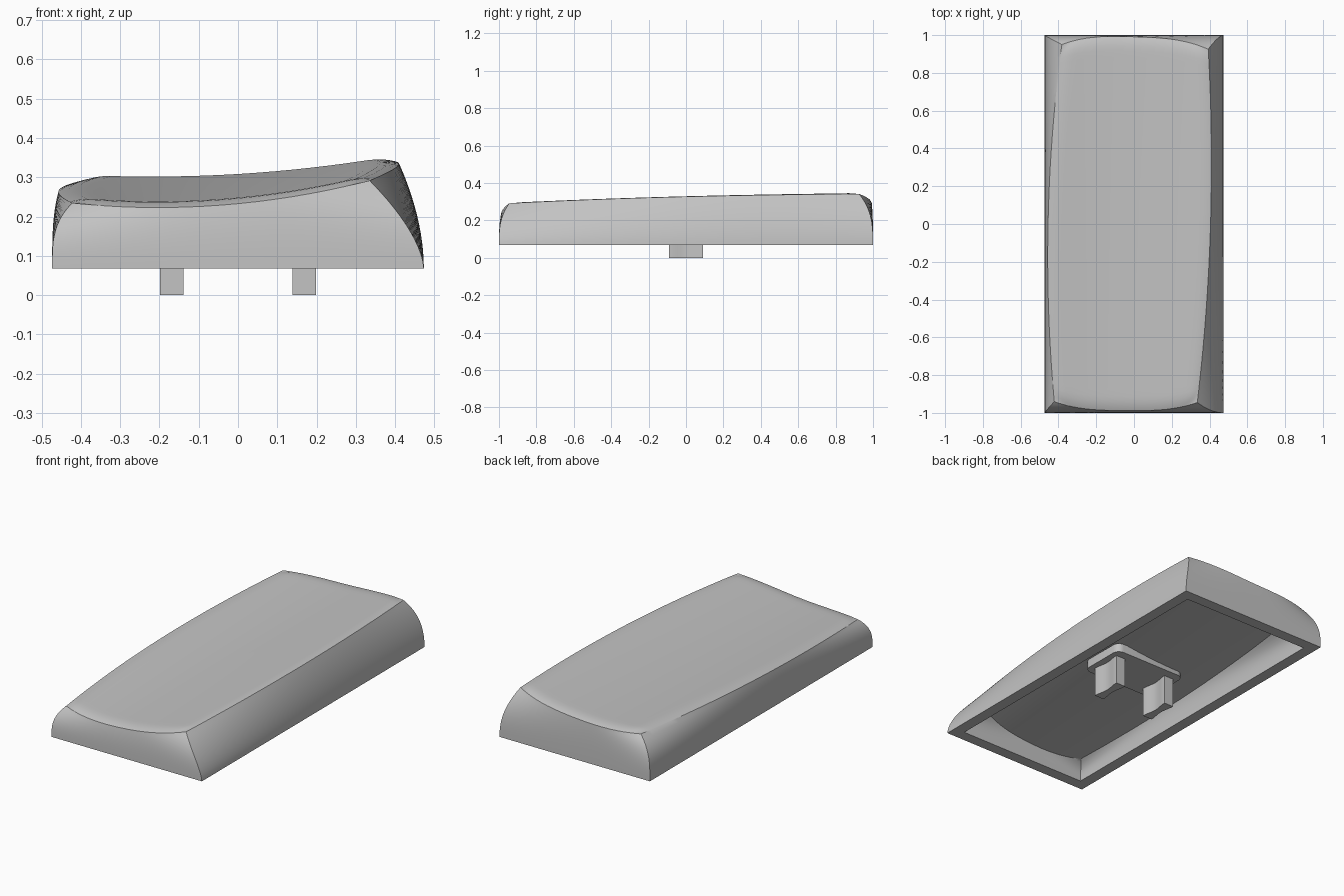
import bpy, bmesh, math

cube = bpy.data.objects.get("Cube")
if cube:
    bpy.data.objects.remove(cube, do_unlink=True)

mat = bpy.data.materials.new("light grey plastic")
mat.use_nodes = True
grey = (0.55, 0.55, 0.55, 1)
mat.diffuse_color = grey
mat.node_tree.nodes["Principled BSDF"].inputs["Base Color"].default_value = grey

NX, NY, RINGS = 26, 40, 12
HALF_X, HALF_Y, BASE = 0.473, 1.0, 0.068


def lerp(a, b, t):
    return a + (b - a) * t


def bow(a, mid, b, t, power=2):
    """Edge line from a to b that bulges through mid."""
    bulge = mid - (a + b) / 2
    return lerp(a, b, t) + bulge * (1 - abs(2 * t - 1) ** power)


def dish(x, y):
    """Height of the scooped top, rising to the back and to the left."""
    t = (y + 0.95) / 1.9
    return lerp(0.237, 0.303, t) + lerp(0.227, 0.144, t) * (x + 0.21) ** 2


def top_point(u, v, scale_x, scale_y, drop, roll):
    x = lerp(bow(-0.422, -0.455, -0.382, v), bow(0.335, 0.405, 0.393, v), u)
    y = lerp(bow(-0.94, -0.988, -0.945, u, 3), bow(0.95, 0.991, 0.925, u, 3), v)
    x, y = x * scale_x, y * scale_y
    soft = sum(max(0, 1 - d / 0.07) ** 2
               for d in (u * 0.85, (1 - u) * 0.85, v * 2, (1 - v) * 2))
    return x, y, dish(x, y) - drop - roll * min(1, soft)


def add_skin(bm, scale_x, scale_y, drop, roll):
    """Top sheet plus bulging walls; returns the ring of base vertices."""
    us = [(1 - math.cos(math.pi * i / NX)) / 2 for i in range(NX + 1)]
    vs = [(1 - math.cos(math.pi * j / NY)) / 2 for j in range(NY + 1)]
    sheet = [[bm.verts.new(top_point(u, v, scale_x, scale_y, drop, roll)) for u in us] for v in vs]
    for j in range(NY):
        for i in range(NX):
            bm.faces.new((sheet[j][i], sheet[j][i + 1], sheet[j + 1][i + 1], sheet[j + 1][i]))
    border = ([(i, 0) for i in range(NX)] + [(NX, j) for j in range(NY)]
              + [(i, NY) for i in range(NX, 0, -1)] + [(0, j) for j in range(NY, 0, -1)])
    ring = [sheet[j][i] for i, j in border]
    tops = [v.co.copy() for v in ring]
    for r in range(1, RINGS + 1):
        h = 1 - r / RINGS
        lower = []
        for (i, j), top in zip(border, tops):
            u, v = us[i], vs[j]
            px = lerp(3.3, lerp(1.6, 2.0, v), u)
            lower.append(bm.verts.new((
                lerp(lerp(-HALF_X, HALF_X, u) * scale_x, top.x, h ** px),
                lerp(lerp(-HALF_Y, HALF_Y, v) * scale_y, top.y, h ** 3),
                lerp(BASE, top.z, h))))
        bridge(bm, ring, lower)
        ring = lower
    return ring


def bridge(bm, a, b):
    for k in range(len(a)):
        n = (k + 1) % len(a)
        bm.faces.new((a[k], b[k], b[n], a[n]))


def finish(bm, name):
    bmesh.ops.recalc_face_normals(bm, faces=bm.faces)
    mesh = bpy.data.meshes.new(name)
    bm.to_mesh(mesh)
    bm.free()
    mesh.materials.append(mat)
    obj = bpy.data.objects.new(name, mesh)
    bpy.context.collection.objects.link(obj)
    bpy.ops.object.select_all(action="DESELECT")
    obj.select_set(True)
    bpy.context.view_layer.objects.active = obj
    bpy.ops.object.shade_smooth_by_angle(angle=math.radians(30))
    return obj


def prism(name, outline, z0, z1):
    bm = bmesh.new()
    low, high = ([bm.verts.new((x, y, z)) for x, y in outline] for z in (z0, z1))
    bm.faces.new(low)
    bm.faces.new(high)
    bridge(bm, low, high)
    return finish(bm, name)


# Hollow cap: outer skin, inner skin and the flat rim joining them
bm = bmesh.new()
outer = add_skin(bm, 1, 1, 0, 0.013)
inner = add_skin(bm, 1 - 0.065 / HALF_X, 1 - 0.065 / HALF_Y, 0.08, 0)
bridge(bm, outer, inner)
finish(bm, "cap_shell")

# Rounded pad under the ceiling
pad = []
for k, (sx, sy) in enumerate(((1, 1), (-1, 1), (-1, -1), (1, -1))):
    for s in range(7):
        a = math.pi / 2 * (k + s / 6)
        pad.append((sx * 0.19 + 0.04 * math.cos(a), sy * 0.1 + 0.04 * math.sin(a)))
prism("stem_pad", pad, 0.17, 0.22)

# Two mounting legs with shallow grooves down their long sides
for name, cx in (("left_leg", 0.169), ("right_leg", -0.169)):
    side = [(0.03 - 0.011 * math.cos(math.pi / 2 * t) ** 2, 0.09 * t)
            for t in [k / 6 for k in range(-6, 7)]]
    prism(name, [(cx + x, y) for x, y in side] + [(cx - x, -y) for x, y in side], 0, 0.19)
